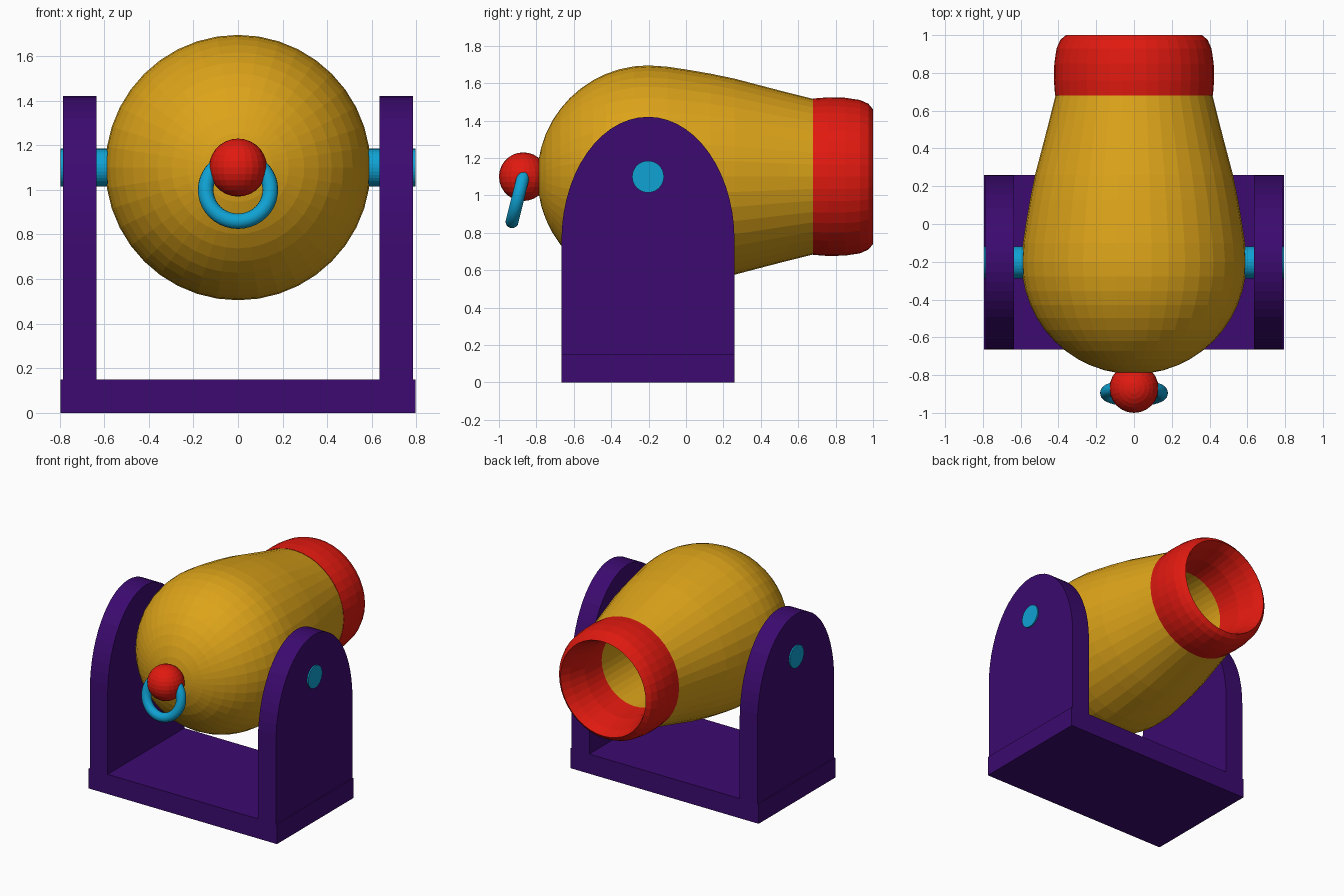
import bpy, bmesh, math
from mathutils import Matrix, Vector

if "Cube" in bpy.data.objects:
    bpy.data.objects.remove(bpy.data.objects["Cube"])

PIVOT_Y, PIVOT_Z = -0.2, 1.1


def material(name, rgb):
    m = bpy.data.materials.new(name)
    m.diffuse_color = (*rgb, 1)
    m.use_nodes = True
    m.node_tree.nodes["Principled BSDF"].inputs["Base Color"].default_value = m.diffuse_color
    return m


GOLD = material("gold", (0.72, 0.37, 0.01))
RED = material("red", (0.75, 0.01, 0.005))
PURPLE = material("purple", (0.045, 0.003, 0.16))
BLUE = material("blue", (0.005, 0.36, 0.65))


def add_object(name, bm, mat, smooth=False):
    bmesh.ops.recalc_face_normals(bm, faces=bm.faces)
    for f in bm.faces:
        f.smooth = smooth
    me = bpy.data.meshes.new(name)
    bm.to_mesh(me)
    bm.free()
    me.materials.append(mat)
    ob = bpy.data.objects.new(name, me)
    bpy.context.collection.objects.link(ob)
    return ob


def lathe(name, profile, mat, steps=40):
    """Spin (y, radius) points around the barrel axis."""
    bm = bmesh.new()
    vs = [bm.verts.new((r, y, PIVOT_Z)) for y, r in profile]
    es = [bm.edges.new(p) for p in zip(vs, vs[1:])]
    bmesh.ops.spin(bm, geom=vs + es, cent=(0, 0, PIVOT_Z), axis=(0, 1, 0),
                   angle=math.tau, steps=steps, use_duplicate=False)
    bmesh.ops.remove_doubles(bm, verts=bm.verts, dist=1e-4)
    return add_object(name, bm, mat)


# Barrel: round breech, tapering body, hollow bore
breech = [(PIVOT_Y - 0.595 * math.cos(a), 0.595 * math.sin(a))
          for a in (math.pi / 2 * i / 12 for i in range(13))]
body = [(-0.1, 0.588), (0.0, 0.573), (0.13, 0.551), (0.26, 0.524),
        (0.4, 0.487), (0.55, 0.448), (0.69, 0.413)]
bore = [(0.69, 0.29), (0.62, 0.28), (-0.1, 0.28), (-0.1, 0)]
lathe("barrel", breech + body + bore, GOLD)

# Muzzle band: bulged outside, flaring mouth inside
band = [(0.68, 0.40), (0.68, 0.418), (0.76, 0.424), (0.85, 0.422),
        (0.93, 0.41), (0.975, 0.39), (1.0, 0.36), (0.93, 0.33),
        (0.8, 0.295), (0.62, 0.278)]
lathe("muzzle_band", band, RED)

# Breech knob
bm = bmesh.new()
bmesh.ops.create_uvsphere(bm, u_segments=24, v_segments=14, radius=0.13,
                          matrix=Matrix.Translation((0, -0.87, PIVOT_Z)))
add_object("breech_knob", bm, RED)

# Pull ring hanging from the knob
bpy.ops.mesh.primitive_torus_add(
    major_radius=0.145, minor_radius=0.035, major_segments=40, minor_segments=14,
    location=(0, -0.895, 1.0), rotation=(math.radians(90 - 14), 0, 0))
ring = bpy.context.object
ring.name = "pull_ring"
ring.data.materials.append(BLUE)
bpy.ops.object.shade_smooth_by_angle()

# Carriage base
bm = bmesh.new()
bmesh.ops.create_cube(bm, size=1, matrix=Matrix.Translation((0, -0.203, 0.075))
                      @ Matrix.Diagonal((1.59, 0.925, 0.15, 1)))
add_object("carriage_base", bm, PURPLE)

# Arched side cheeks
for side, label in ((-1, "left"), (1, "right")):
    bm = bmesh.new()
    outline = [(-0.4625, 0.14)]
    outline += [(-0.4625 * math.cos(a), 0.76 + 0.66 * math.sin(a))
                for a in (math.pi * i / 28 for i in range(29))]
    outline += [(0.4625, 0.14)]
    face = bm.faces.new([bm.verts.new((side * 0.635, y - 0.203, z)) for y, z in outline])
    out = bmesh.ops.extrude_face_region(bm, geom=[face])
    bmesh.ops.translate(bm, vec=Vector((side * 0.15, 0, 0)),
                        verts=[v for v in out["geom"] if isinstance(v, bmesh.types.BMVert)])
    bm.normal_update()
    add_object(label + "_cheek", bm, PURPLE)

# Trunnion axle through both cheeks
bm = bmesh.new()
bmesh.ops.create_cone(bm, cap_ends=True, segments=32, radius1=0.085, radius2=0.085,
                      depth=1.59, matrix=Matrix.Translation((0, -0.203, PIVOT_Z))
                      @ Matrix.Rotation(math.pi / 2, 4, 'Y'))
# Keep the bore clear: only the outer stubs are needed
bmesh.ops.bisect_plane(bm, geom=bm.verts[:] + bm.edges[:] + bm.faces[:],
                       plane_co=(0.5, 0, 0), plane_no=(-1, 0, 0), clear_outer=True)
axle = add_object("trunnion", bm, BLUE)
axle.modifiers.new("mirror", 'MIRROR').use_axis[0] = True
